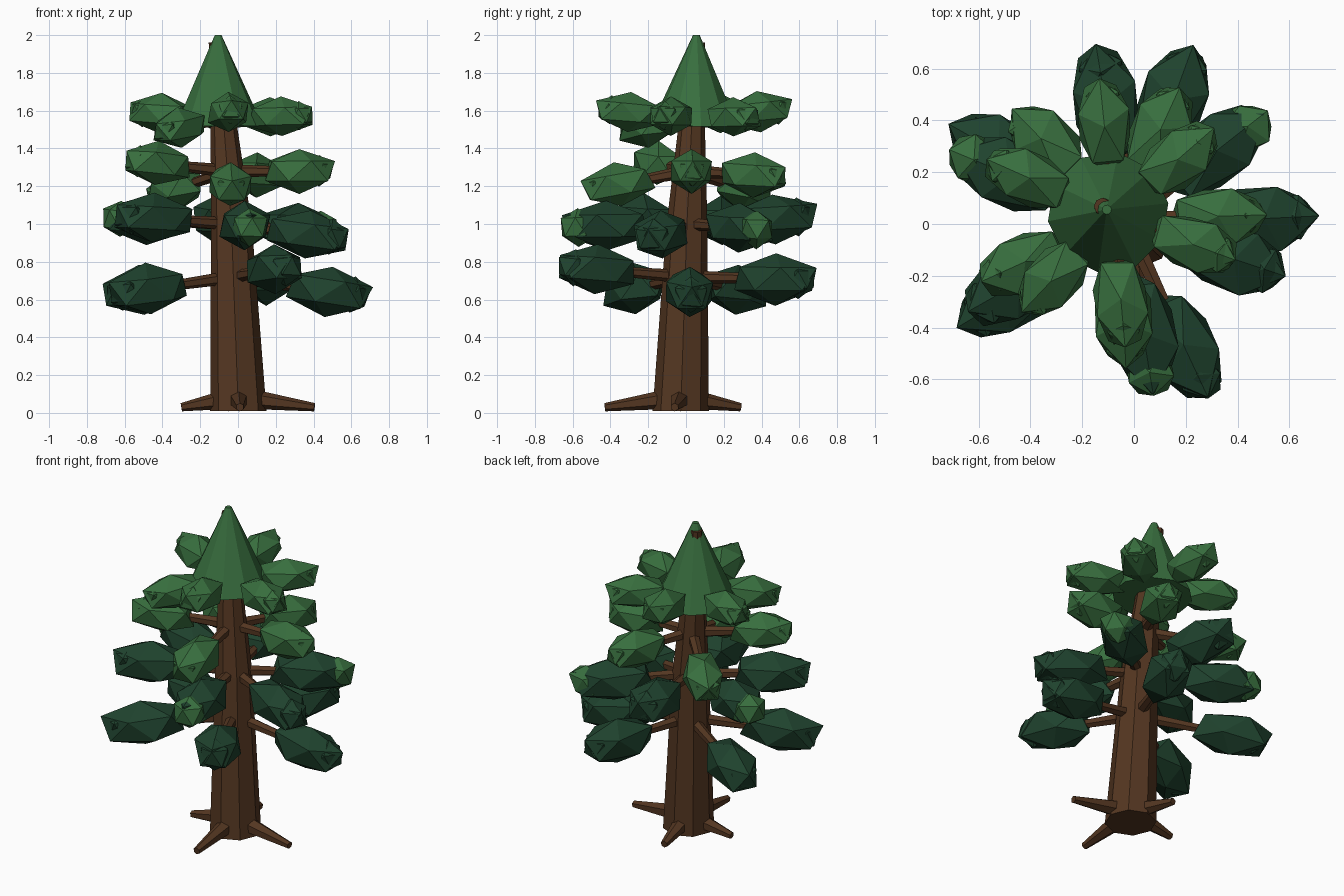
import bpy
import bmesh
import random
from mathutils import Vector, Matrix

random.seed(4)
default_cube = bpy.data.objects.get("Cube")
if default_cube:
    bpy.data.objects.remove(default_cube, do_unlink=True)


def make_material(name, red, green, blue):
    material = bpy.data.materials.new(name)
    material.use_nodes = True
    colour = (red, green, blue, 1)
    material.diffuse_color = colour
    material.node_tree.nodes["Principled BSDF"].inputs["Base Color"].default_value = colour
    return material


bark = make_material("brown bark", .088, .037, .015)
dark_green = make_material("dark green needles", .0135, .055, .027)
light_green = make_material("light green needles", .039, .156, .048)


def finish(mesh, name, material):
    bmesh.ops.recalc_face_normals(mesh, faces=mesh.faces)
    data = bpy.data.meshes.new(name)
    mesh.to_mesh(data)
    mesh.free()
    data.materials.append(material)
    part = bpy.data.objects.new(name, data)
    bpy.context.collection.objects.link(part)
    return part


def add_limb(mesh, start, end, start_radius, end_radius, sides=6):
    """Tapered closed cylinder between two points."""
    axis = end - start
    turn = axis.to_track_quat('Z', 'Y').to_matrix().to_4x4()
    bmesh.ops.create_cone(
        mesh, cap_ends=True, segments=sides, radius1=start_radius,
        radius2=end_radius, depth=axis.length,
        matrix=Matrix.Translation((start + end) / 2) @ turn)


def add_clump(mesh, centre, direction, size, jitter):
    """Stretched, slightly uneven icosahedron pointing along a branch."""
    side = Vector((0, 0, 1)).cross(direction).normalized()
    up = direction.cross(side)
    frame = Matrix((direction, side, up)).transposed()
    made = bmesh.ops.create_icosphere(mesh, subdivisions=1, radius=1)
    for vert in made["verts"]:
        local = vert.co * random.uniform(1 - jitter, 1 + jitter)
        scaled = Vector([c * s for c, s in zip(local, size)])
        vert.co = centre + frame @ scaled


# Leaning trunk, as rings of (centre, radius)
trunk_rings = [(Vector((.002, -.028, .01)), .149),
               (Vector((-.035, .005, 1)), .108),
               (Vector((-.075, .03, 1.52)), .07),
               (Vector((-.122, .068, 1.96)), .033)]


def trunk_point(height):
    for (low, _), (high, _) in zip(trunk_rings, trunk_rings[1:]):
        if height <= high.z:
            return low.lerp(high, (height - low.z) / (high.z - low.z))
    return trunk_rings[-1][0]


mesh = bmesh.new()
loops = []
for centre, radius in trunk_rings:
    ring = bmesh.ops.create_circle(mesh, segments=8, radius=radius,
                                   matrix=Matrix.Translation(centre))
    loops.append(ring["verts"])
for lower, upper in zip(loops, loops[1:]):
    for i in range(8):
        j = (i + 1) % 8
        mesh.faces.new((lower[i], lower[j], upper[j], upper[i]))
mesh.faces.new(loops[0][::-1])
mesh.faces.new(loops[-1])
finish(mesh, "trunk", bark)

# Four roots spreading over the ground
mesh = bmesh.new()
for x, y in [(.405, -.06), (-.05, .29), (-.3, -.03), (.01, -.43)]:
    tip = Vector((x, y, .03))
    start = Vector((x * .2, y * .2 - .02, .072))
    add_limb(mesh, start, tip, .052, .022)
finish(mesh, "roots", bark)

# Each tier: branch height, clump half sizes, colour, clump centres
# (fourth value: 1 gives the clump a light tuft at its tip)
tiers = [
    ("lowest", .72, (.255, .145, .138), dark_green,
     [(.48, .02, .64, 0), (.15, .475, .71, 0), (-.51, .27, .65, 0),
      (-.475, -.275, .655, 0), (.195, -.475, .76, 0)]),
    ("lower_middle", 1, (.255, .145, .132), dark_green,
     [(.37, -.13, .945, 0), (.315, .28, .98, 1), (-.11, .465, 1.03, 0),
      (-.48, .19, 1.02, 1), (-.45, -.23, 1.03, 0), (.035, -.42, .99, 1)]),
    ("upper_middle", 1.28, (.21, .125, .118), light_green,
     [(.325, .03, 1.28, 0), (.1, .36, 1.26, 0), (-.34, .31, 1.18, 0),
      (-.43, -.15, 1.32, 0), (-.04, -.36, 1.21, 0)]),
    ("top", 1.56, (.2, .118, .105), light_green,
     [(.23, -.08, 1.57, 0), (.17, .25, 1.565, 0), (-.115, .385, 1.595, 0),
      (-.41, .18, 1.585, 0), (-.31, -.21, 1.51, 0), (-.05, -.3, 1.59, 0)]),
]

for name, height, size, colour, centres in tiers:
    branches, needles, tufts = bmesh.new(), bmesh.new(), bmesh.new()
    start = trunk_point(height)
    for x, y, z, light in centres:
        centre = Vector((x, y, z))
        direction = (centre - start).normalized()
        add_limb(branches, start, centre, .036, .022)
        add_clump(needles, centre, direction, size, .05)
        # Dark tufts sit mostly inside the clump, light ones stick out more
        tip = centre + direction * size[0] * (.6 if light else .5)
        add_clump(tufts if light else needles, tip, direction,
                  [size[0] * (.41 if light else .38)] * 3, .1)
    finish(branches, name + "_branches", bark)
    finish(needles, name + "_needles", colour)
    if tufts.verts:
        finish(tufts, name + "_tufts", light_green)
    else:
        tufts.free()

# Pointed crown
mesh = bmesh.new()
add_limb(mesh, Vector((-.1, .045, 1.515)), Vector((-.105, .055, 2)), .235, .018, 10)
finish(mesh, "crown", light_green)
